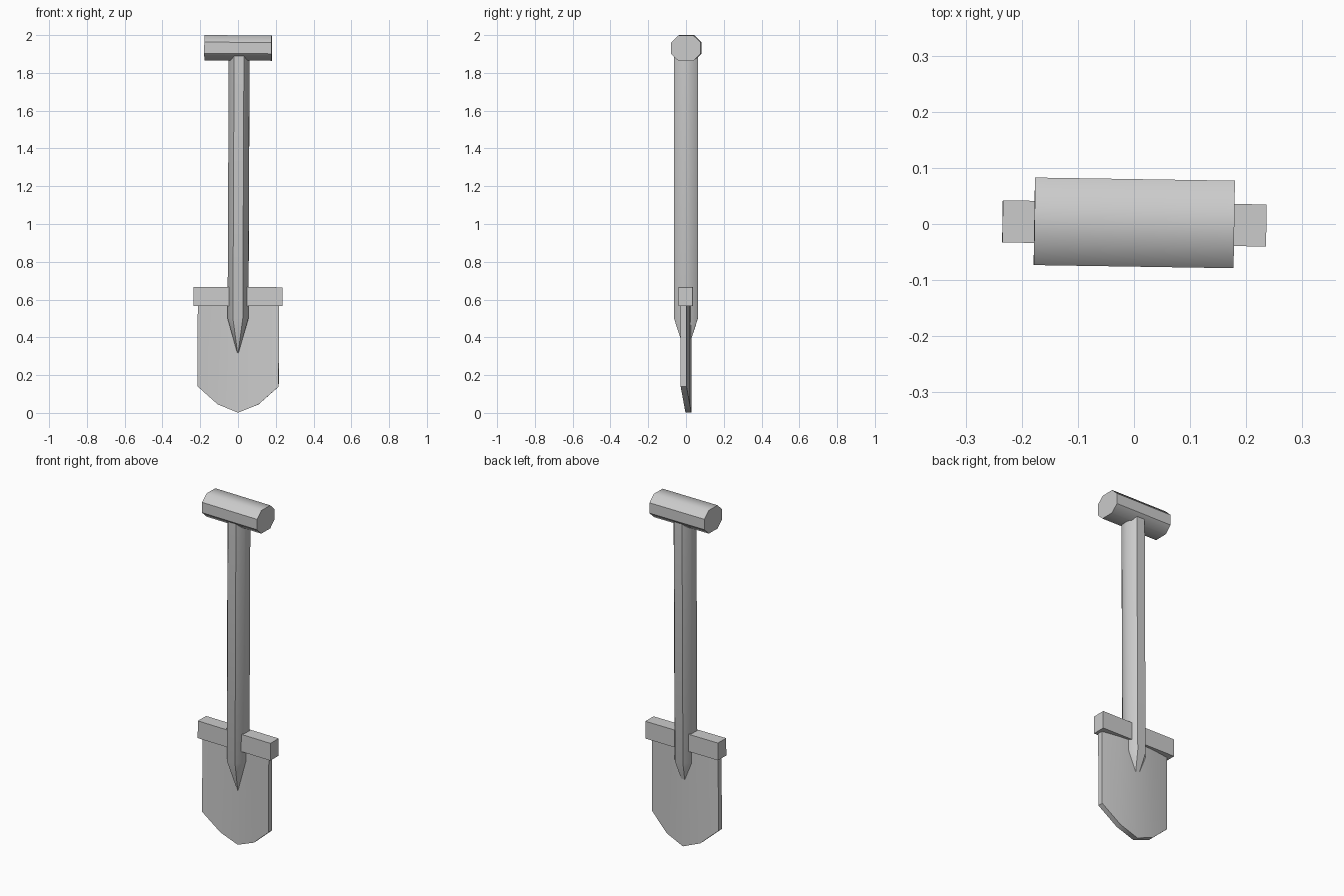
import bpy, bmesh, math
from mathutils import Matrix

if "Cube" in bpy.data.objects:
    bpy.data.objects.remove(bpy.data.objects["Cube"], do_unlink=True)

GREY = (0.6, 0.6, 0.6, 1)
grey = bpy.data.materials.new("plain grey")
grey.use_nodes = True
grey.diffuse_color = GREY
grey.node_tree.nodes["Principled BSDF"].inputs["Base Color"].default_value = GREY

# The whole tool sits very slightly turned
TURN = Matrix.Rotation(math.radians(-0.9), 4, "Z") @ Matrix.Rotation(math.radians(0.25), 4, "Y")


def finish(name, bm):
    bmesh.ops.recalc_face_normals(bm, faces=bm.faces)
    mesh = bpy.data.meshes.new(name)
    bm.to_mesh(mesh)
    bm.free()
    mesh.materials.append(grey)
    obj = bpy.data.objects.new(name, mesh)
    bpy.context.collection.objects.link(obj)
    obj.matrix_world = TURN
    bpy.ops.object.select_all(action="DESELECT")
    obj.select_set(True)
    bpy.context.view_layer.objects.active = obj
    bpy.ops.object.shade_smooth_by_angle(angle=math.radians(45))


def octagon(w, h, flat_w, flat_h):
    """Eight corners of a squashed octagon, in order."""
    return [(flat_w, -h), (w, -flat_h), (w, flat_h), (flat_w, h),
            (-flat_w, h), (-w, flat_h), (-w, -flat_h), (-flat_w, -h)]


def bridge(bm, a, b):
    for i in range(len(a)):
        j = (i + 1) % len(a)
        bm.faces.new((a[i], a[j], b[j], b[i]))


# Shaft: eight-sided pole ending in a point
bm = bmesh.new()
section = octagon(0.055, 0.063, 0.026, 0.026)
top = [bm.verts.new((x - 0.002, y, 1.92)) for x, y in section]
low = [bm.verts.new((x - 0.002, y, 0.5)) for x, y in section]
tip = bm.verts.new((-0.002, 0, 0.305))
bm.faces.new(top)
bridge(bm, top, low)
for i in range(8):
    bm.faces.new((low[i], low[(i + 1) % 8], tip))
finish("shaft", bm)

# Grip: eight-sided crossbar on top
bm = bmesh.new()
section = octagon(0.078, 0.067, 0.04, 0.03)
ends = [[bm.verts.new((x - 0.008, y + 0.002, z + 1.932)) for y, z in section]
        for x in (-0.178, 0.178)]
bridge(bm, *ends)
for end in ends:
    bm.faces.new(end)
finish("grip", bm)

# Foot rest: square bar across the top of the blade
bm = bmesh.new()
bmesh.ops.create_cube(bm, size=1)
bmesh.ops.scale(bm, vec=(0.47, 0.075, 0.1), verts=bm.verts)
bmesh.ops.translate(bm, vec=(-0.002, 0.001, 0.616), verts=bm.verts)
finish("foot_rest", bm)

# Blade: dished plate with a faceted lower edge
bm = bmesh.new()
THICK = 0.031
rings = []
for x, front, bottom in ((-0.215, -0.025, 0.14), (-0.108, -0.009, 0.045), (0, -0.003, 0.001),
                         (0.108, -0.009, 0.045), (0.215, -0.025, 0.14)):
    back = front + THICK
    rings.append([bm.verts.new((x, y, z)) for y, z in
                  ((front, bottom), (back, bottom), (back, 0.6), (front, 0.6))])
for a, b in zip(rings, rings[1:]):
    bridge(bm, a, b)
bm.faces.new(rings[0])
bm.faces.new(rings[-1])
finish("blade", bm)
